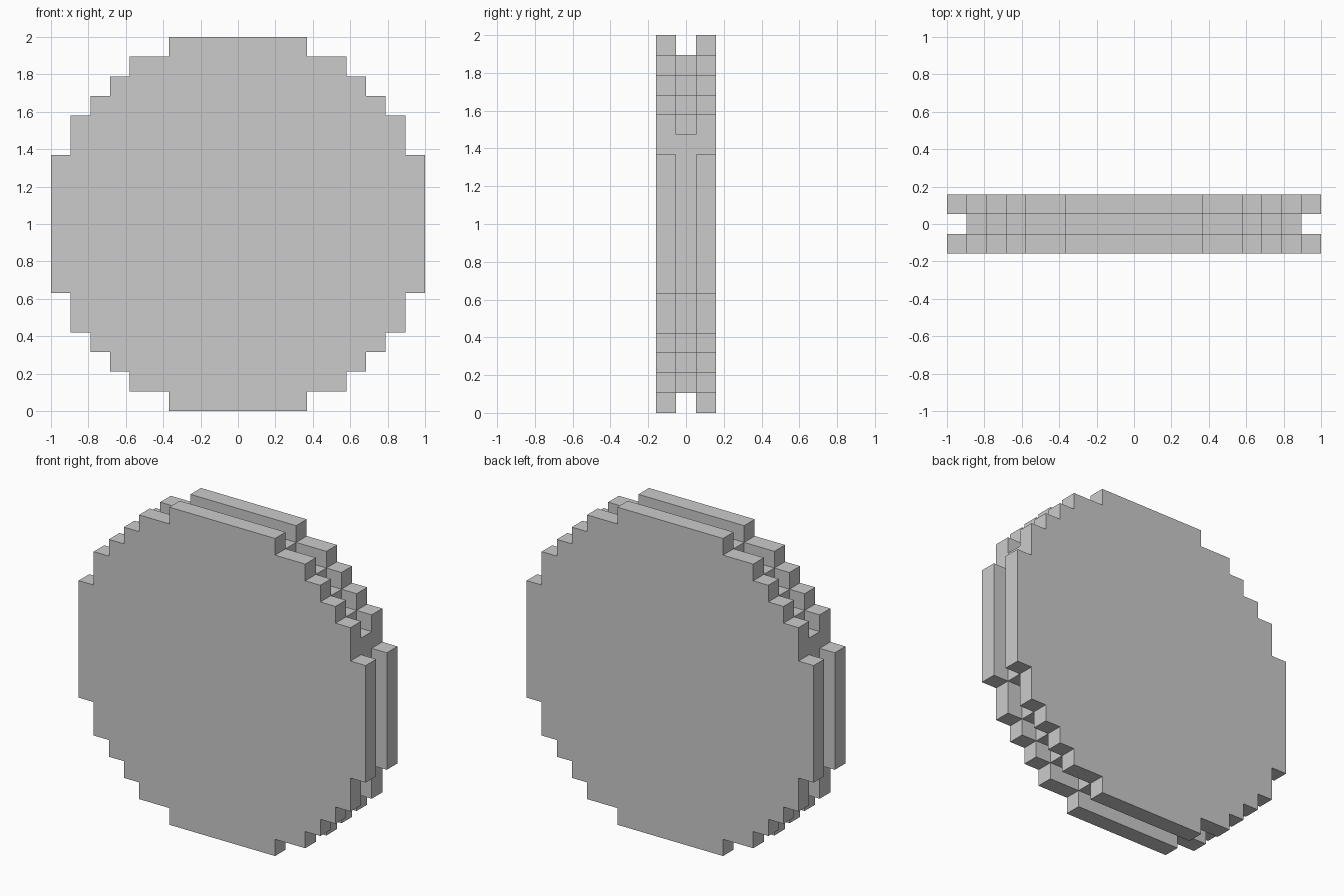
import bpy, bmesh
from mathutils import Vector

if "Cube" in bpy.data.objects:
    bpy.data.objects.remove(bpy.data.objects["Cube"])

U = 2 / 19  # block size

# Row widths in blocks, listed from the bottom row up
rim_half = [7, 11, 13, 15, 17, 17]
rim = rim_half + [19] * 7 + rim_half[::-1]
core = [0, 7, 11, 13, 15, 15] + [17] * 8 + [15, 13, 11, 7, 0]


def layer_cells(widths, layer):
    """Blocks of one stepped disc layer, centred on x."""
    return {(i, layer, k) for k, w in enumerate(widths)
            for i in range(-(w // 2), w // 2 + 1) if w}


def block_shell(name, cells):
    """One closed mesh made of only the exposed block faces."""
    bm = bmesh.new()
    for cell in cells:
        centre = Vector(cell) + Vector((0, 0, 0.5))
        for axis in range(3):
            for sign in (-1, 1):
                n = Vector((0, 0, 0))
                n[axis] = sign
                if tuple(int(c + d) for c, d in zip(cell, n)) in cells:
                    continue
                a = Vector((0, 0, 0))
                a[(axis + 1) % 3] = 0.5
                b = n.cross(a)
                mid = centre + n * 0.5
                bm.faces.new([bm.verts.new((mid + s * a + t * b) * U)
                              for s, t in ((-1, -1), (1, -1), (1, 1), (-1, 1))])
    bmesh.ops.remove_doubles(bm, verts=bm.verts, dist=1e-4)
    # Merge the flat areas into large faces
    bmesh.ops.dissolve_limit(bm, angle_limit=0.01, verts=bm.verts, edges=bm.edges)
    mesh = bpy.data.meshes.new(name)
    bm.to_mesh(mesh)
    bm.free()
    obj = bpy.data.objects.new(name, mesh)
    bpy.context.collection.objects.link(obj)
    return obj


# Two full side discs with a smaller core between them, forming the groove
cells = layer_cells(rim, -1) | layer_cells(core, 0) | layer_cells(rim, 1)
block_shell("grooved_disc", cells)
